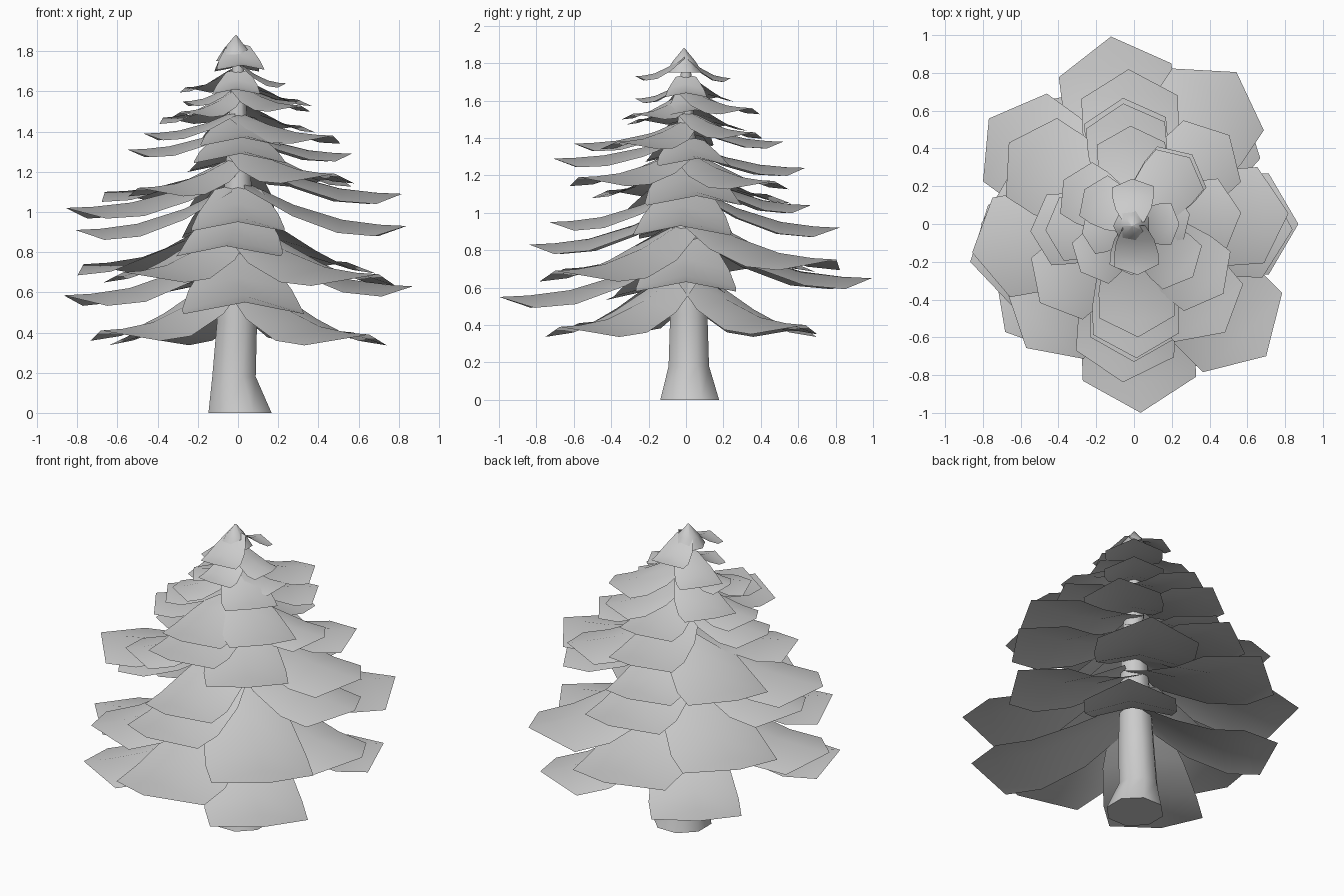
import bpy, bmesh, math

if "Cube" in bpy.data.objects:
    bpy.data.objects.remove(bpy.data.objects["Cube"])

def finish(name, bm, angle=60):
    me = bpy.data.meshes.new(name)
    bm.to_mesh(me)
    bm.free()
    ob = bpy.data.objects.new(name, me)
    bpy.context.collection.objects.link(ob)
    bpy.ops.object.select_all(action='DESELECT')
    ob.select_set(True)
    bpy.context.view_layer.objects.active = ob
    bpy.ops.object.shade_smooth_by_angle(angle=math.radians(angle))
    return ob

def lathe(name, rings, sides):
    """rings: (centre x, centre y, z, radius)"""
    bm = bmesh.new()
    loops = []
    for cx, cy, z, r in rings:
        loops.append([bm.verts.new((cx + r * math.cos(2 * math.pi * (i + .5) / sides),
                                    cy + r * math.sin(2 * math.pi * (i + .5) / sides), z))
                      for i in range(sides)])
    for a, b in zip(loops, loops[1:]):
        for i in range(sides):
            j = (i + 1) % sides
            bm.faces.new((a[i], a[j], b[j], b[i]))
    bm.faces.new(loops[0][::-1])
    bm.faces.new(loops[-1])
    finish(name, bm)

def bough(name, angle, length, tip_z, rise):
    """Folded sheet: narrow root, wide shoulders, pointed tip."""
    bm = bmesh.new()
    a = math.radians(angle)
    w = .05 + .25 * length
    def vert(d, s, z):
        return bm.verts.new((d * math.cos(a) - s * math.sin(a),
                             d * math.sin(a) + s * math.cos(a), z))
    # along, half width, height, side droop, side setback
    stations = [(.04, .5, 1, .25, 0), (.33, .86, .48, .25, 0),
                (.62, 1, .14, .25, .02), (.84, 1, .03, .22, .02)]
    rows = []
    for t, hw, h, dr, back in stations:
        s, z = hw * w, tip_z + h * rise
        rows.append([vert((t - back) * length, -s, z - dr * s),
                     vert(t * length, 0, z),
                     vert((t - back) * length, s, z - dr * s)])
    tip = vert(length, 0, tip_z)
    for p, q in zip(rows, rows[1:]):
        for i in range(2):
            bm.faces.new((p[i], q[i], q[i + 1], p[i + 1]))
    l, m, r = rows[-1]
    bm.faces.new((l, tip, m))
    bm.faces.new((m, tip, r))
    finish(name, bm)

# Trunk with a flared foot
lathe("trunk", [(.01, .02, 0, .17), (-.02, .015, .18, .117), (-.005, .015, .45, .108),
                (0, 0, 1.1, .075), (0, 0, 1.75, .03)], 8)

# Boughs by tier: rise of the root above the tip, then (angle, length, tip height)
tiers = [
    (.29, [(48, .86, .40), (130, .84, .385), (220, .89, .41), (314, .94, .39)]),
    (.26, [(0, .87, .63), (97, 1.0, .65), (193, .89, .585), (272, 1.0, .55)]),
    (.25, [(56, .97, .75), (144, .95, .74), (229, .87, .70), (315, .99, .69)]),
    (.22, [(-2, .84, .93), (92, .82, .92), (180, .81, .91), (266, .84, .83)]),
    (.19, [(4, .82, 1.09), (95, .67, 1.04), (190, .87, 1.02), (270, .73, .95)]),
    (.15, [(43, .69, 1.17), (147, .79, 1.10), (220, .65, 1.12), (310, .75, 1.19)]),
    (.12, [(6, .57, 1.29), (95, .64, 1.24), (184, .55, 1.31), (271, .71, 1.29)]),
    (.11, [(50, .48, 1.43), (92, .52, 1.38), (184, .47, 1.39), (272, .60, 1.37)]),
    (.11, [(148, .44, 1.47), (222, .38, 1.50), (322, .60, 1.38)]),
    (.10, [(50, .46, 1.56), (10, .30, 1.55), (190, .28, 1.55), (318, .42, 1.53)]),
    (.10, [(145, .32, 1.62), (267, .27, 1.61), (0, .24, 1.64)]),
    (.11, [(92, .24, 1.72), (274, .27, 1.73)]),
]
for t, (rise, boughs) in enumerate(tiers, 1):
    for b, (angle, length, z) in enumerate(boughs, 1):
        bough(f"bough_{t}_{b}", angle, length, z, rise)

# Pointed crown
lathe("crown", [(-.01, -.01, 1.75, .10), (-.01, -.01, 1.81, .062), (-.01, -.01, 1.88, .003)], 7)
